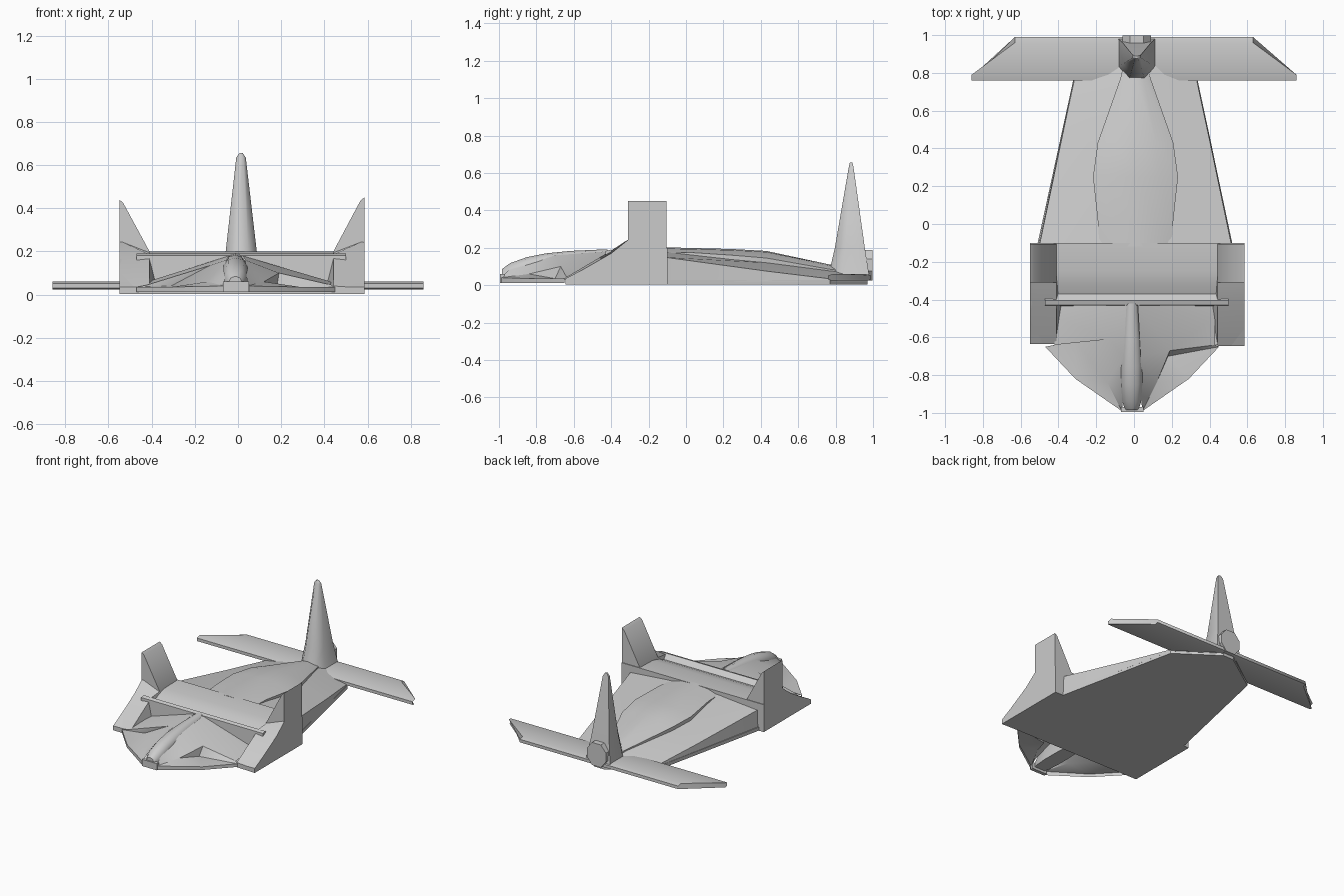
import bpy, bmesh


def build(name, verts, faces, angle=0.6):
    me = bpy.data.meshes.new(name)
    me.from_pydata(verts, [], faces)
    bm = bmesh.new()
    bm.from_mesh(me)
    bmesh.ops.recalc_face_normals(bm, faces=bm.faces)
    bm.to_mesh(me)
    bm.free()
    ob = bpy.data.objects.new(name, me)
    bpy.context.collection.objects.link(ob)
    bpy.ops.object.select_all(action='DESELECT')
    ob.select_set(True)
    bpy.context.view_layer.objects.active = ob
    bpy.ops.object.shade_smooth_by_angle(angle=angle)
    return ob


def loft(name, rings, angle=0.6):
    """Skin closed rings of equal length and cap both ends."""
    n = len(rings[0])
    faces = [(r * n + i, r * n + (i + 1) % n, (r + 1) * n + (i + 1) % n, (r + 1) * n + i)
             for r in range(len(rings) - 1) for i in range(n)]
    faces += [tuple(range(n)), tuple(range((len(rings) - 1) * n, len(rings) * n))]
    return build(name, [p for ring in rings for p in ring], faces, angle)


def prism(name, pts, axis, a, b):
    def place(p, q, t):
        return {'x': (t, p, q), 'y': (p, t, q), 'z': (p, q, t)}[axis]
    return loft(name, [[place(p, q, t) for p, q in pts] for t in (a, b)])


def arch(y, half, cx=0.008):
    """Symmetric cross-section from right-hand (x, z) points."""
    right = [(cx + x, y, z) for x, z in half if x > 0]
    mid = [(cx, y, z) for x, z in half if x == 0]
    return right + mid + [(2 * cx - x, y, z) for x, y, z in reversed(right)]


# thin floor plate, ending in front at the wing pods
prism('floor_plate', [(0.585, -0.645), (0.585, -0.1), (0.52, -0.1), (0.335, 0.77),
                      (0.05, 0.97), (-0.03, 0.97), (-0.32, 0.77), (-0.51, -0.1),
                      (-0.55, -0.1), (-0.55, -0.635), (-0.41, -0.635), (0.44, -0.64)], 'z', 0.003, 0.028)

# rear deck tapering to the tail
loft('rear_deck', [arch(y, [(w, 0.02), (w - 0.005, e), (h, m), (0, t)]) for y, w, e, h, m, t in (
    (-0.12, 0.515, 0.15, 0.22, 0.175, 0.185),
    (0.43, 0.4, 0.075, 0.2, 0.12, 0.14),
    (0.77, 0.327, 0.034, 0.09, 0.075, 0.085),
    (0.97, 0.05, 0.03, 0.03, 0.05, 0.06))])

# raised spine on the deck
loft('spine_hump', [arch(y, [(w, 0.05), (w, e), (w * 0.55, t - 0.006), (0, t)]) for y, w, e, t in (
    (-0.12, 0.19, 0.17, 0.202), (0.02, 0.2, 0.175, 0.199), (0.25, 0.225, 0.16, 0.193),
    (0.43, 0.2, 0.145, 0.183), (0.77, 0.08, 0.085, 0.11), (0.9, 0.05, 0.07, 0.09))])

# cross wing with a trough along its front
prism('cross_wing', [(-0.1, 0.02), (-0.1, 0.2), (-0.25, 0.196), (-0.32, 0.18), (-0.37, 0.16),
                     (-0.405, 0.19), (-0.43, 0.182), (-0.435, 0.02)], 'x', -0.47, 0.5)

# side pods and upright fins
for side, outer, inner, front, top in (('left', -0.55, -0.41, -0.635, 0.44), ('right', 0.585, 0.442, -0.645, 0.45)):
    s = 1 if outer > 0 else -1
    prism(side + '_pod', [(-0.1, 0.01), (-0.1, 0.2), (-0.31, 0.195), (-0.41, 0.165),
                          (-0.5, 0.11), (front, 0.035), (front, 0.01)], 'x', inner, outer)
    prism(side + '_fin', [(outer, 0.02), (outer, top), (outer - s * 0.018, top - 0.015),
                          (inner, 0.2), (inner, 0.02)], 'y', -0.31, -0.105)
    # flared foot running forward from the fin
    loft(side + '_fin_foot', [
        [(outer, -0.3, 0.03), (outer, -0.3, 0.25), (inner, -0.3, 0.195), (inner - s * 0.05, -0.3, 0.03)],
        [(outer, -0.4, 0.03), (outer, -0.4, 0.17), (inner, -0.4, 0.185), (inner - s * 0.04, -0.4, 0.03)],
        [(outer, front, 0.02), (outer, front, 0.03), (inner, front, 0.04), (inner, front, 0.02)]])

# rounded central nose keel
keel = []
for y, t, w in ((-0.42, 0.192, 0.035), (-0.62, 0.183, 0.05), (-0.75, 0.17, 0.056),
                (-0.85, 0.15, 0.056), (-0.94, 0.118, 0.05), (-0.985, 0.085, 0.035)):
    keel.append(arch(y, [(w, 0.03), (w, t - 0.035), (w * 0.6, t - 0.008), (0, t)], -0.012))
loft('nose_keel', keel, 0.8)

# open-bottomed nose panels with recessed cheeks and a thin rim
for side, s, wide in (('left', -1, 0.41), ('right', 1, 0.44)):
    cx = -0.01
    pts = [(0.03, -0.43, 0.18), (0.045, -0.7, 0.16), (0.05, -0.95, 0.08), (0.055, -0.99, 0.04),
           (wide, -0.43, 0.06), (wide, -0.49, 0.06), (wide, -0.64, 0.045), (0.2, -0.67, 0.1),
           (0.13, -0.84, 0.06), (0.19, -0.7, 0.035), (0.3, -0.82, 0.035), (0.46, -0.65, 0.035)]
    if s < 0:
        pts[7] = (0.12, -0.61, 0.135)
        pts[9] = (0.3, -0.62, 0.04)
    pts += [(0.055, -0.99, 0.012), (0.3, -0.82, 0.012), (0.46, -0.65, 0.012)]
    build(side + '_nose_panel', [(cx + s * x, y, z) for x, y, z in pts],
          [(0, 4, 5), (0, 5, 7, 1), (5, 6, 7), (1, 7, 8, 2), (2, 8, 3), (7, 9, 8), (7, 6, 9),
           (8, 9, 10), (8, 10, 3), (9, 11, 10), (9, 6, 11), (3, 10, 13, 12), (10, 11, 14, 13)])
prism('nose_rim', [(-0.07, -0.995), (0.05, -0.995), (0.05, -0.97), (-0.07, -0.97)], 'z', 0.012, 0.06)

# tailplane
def plan(z, inset=0):
    return [(-0.86, 0.76 + inset, z), (0.86, 0.76 + inset, z),
            (0.63, 0.99 - inset, z), (-0.63, 0.99 - inset, z)]


loft('tailplane', [plan(0.024, 0.02), plan(0.03), plan(0.052), plan(0.06, 0.03)], 1.0)

# tapering tail fin
def hexagon(cx, cy, rx, ry, z):
    return [(cx + rx * a, cy + ry * b, z) for a, b in
            ((0.45, -1), (1, -0.35), (1, 1), (-1, 1), (-1, -0.35), (-0.45, -1))]


loft('tail_fin', [hexagon(0.015, 0.87, 0.1, 0.113, 0.03), hexagon(0.015, 0.876, 0.072, 0.08, 0.2),
                  hexagon(0.014, 0.883, 0.022, 0.012, 0.635), hexagon(0.014, 0.883, 0.008, 0.007, 0.655)], 1.0)

# six-sided exhaust nozzle at the stern
prism('exhaust_nozzle', [(0.09, 0.075), (0.09, 0.14), (0.05, 0.188), (-0.02, 0.188),
                         (-0.06, 0.14), (-0.06, 0.075), (-0.02, 0.025), (0.05, 0.025)][:], 'y', 0.88, 0.998)
